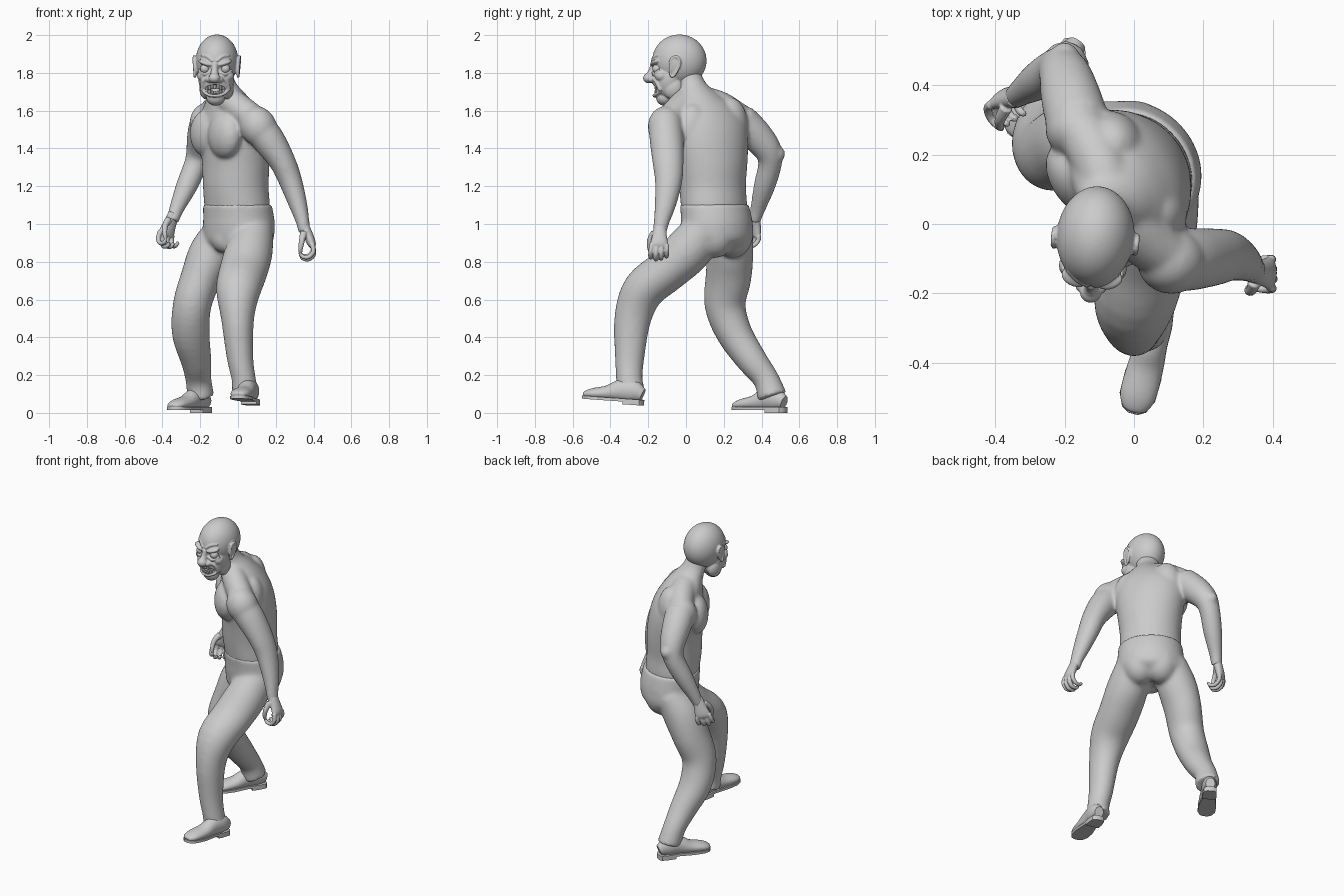
import bpy, bmesh, math
from mathutils import Vector, Matrix

def spline(keys, sub, closed):
    k = [Vector((*q, *((q[3], 0) if len(q) == 4 else (0,) if len(q) == 5 else ()))) for q in keys]
    n, out = len(k), []
    get = (lambda i: k[i % n]) if closed else (lambda i: k[max(0, min(n - 1, i))])
    for i in range(n if closed else n - 1):
        a, b, c, d = (get(i + j) for j in (-1, 0, 1, 2))
        for s in range(sub):
            t = s / sub
            out.append(0.5 * (2 * b + (c - a) * t + (2 * a - 5 * b + 4 * c - d) * t * t
                              + (3 * b - a - 3 * c + d) * t ** 3))
    return out if closed else out + [k[-1]]

def loft(bm, keys, flat=False, closed=False, n=24, sub=4):
    """Elliptical tube through (x, y, z, radius a, radius b, yaw of a)."""
    s = spline(keys, sub, closed)
    rings, m = [], len(s)
    for i, q in enumerate(s):
        i0, i1 = ((i - 1) % m, (i + 1) % m) if closed else (max(i - 1, 0), min(i + 1, m - 1))
        t = Vector((0, 0, 1)) if flat else (s[i1].xyz - s[i0].xyz).normalized()
        yaw = math.radians(q[5])
        u = Vector((math.cos(yaw), math.sin(yaw), 0))
        u = (u - t * u.dot(t)).normalized()
        v = t.cross(u)
        rings.append([bm.verts.new(q.xyz + u * q[3] * math.cos(w) + v * q[4] * math.sin(w))
                      for w in (2 * math.pi * j / n for j in range(n))])
    for i in range(m if closed else m - 1):
        r, p = rings[i], rings[(i + 1) % m]
        for j in range(n):
            bm.faces.new((r[j], r[(j + 1) % n], p[(j + 1) % n], p[j]))
    if not closed:
        bm.faces.new(rings[0][::-1])
        bm.faces.new(rings[-1])

def ball(bm, loc, r, yaw=0, tilt=0):
    r = r if isinstance(r, tuple) else (r, r, r)
    mat = (Matrix.Translation(loc) @ Matrix.Rotation(math.radians(yaw), 4, 'Z')
           @ Matrix.Rotation(math.radians(tilt), 4, 'Y') @ Matrix.Diagonal((*r, 1)))
    bmesh.ops.create_uvsphere(bm, u_segments=48, v_segments=32, radius=1, matrix=mat)

def finish(bm, name, voxel=0, smooth=3, mat=None):
    bmesh.ops.recalc_face_normals(bm, faces=bm.faces)
    me = bpy.data.meshes.new(name)
    bm.to_mesh(me)
    bm.free()
    for p in me.polygons:
        p.use_smooth = True
    me.set_sharp_from_angle(angle=math.radians(45))
    ob = bpy.data.objects.new(name, me)
    bpy.context.collection.objects.link(ob)
    if mat:
        ob.matrix_world = mat
    if voxel:
        m = ob.modifiers.new("fuse", 'REMESH')
        m.mode, m.voxel_size, m.use_smooth_shade = 'VOXEL', voxel, True
        m = ob.modifiers.new("soften", 'SMOOTH')
        m.factor, m.iterations = 0.5, smooth
    return ob

def hand(name, wrist, d, c, sign, yaw):
    """Half closed hand: d runs along the palm, c is the curl direction."""
    bm = bmesh.new()
    o, d, c = Vector(wrist), Vector(d).normalized(), Vector(c).normalized()
    s = c.cross(d) * sign
    P = lambda a, b, k, r, r2=0: (*(o + d * a + c * b + s * k), r, r2 or r, yaw)
    loft(bm, [P(-.03, 0, 0, .031, .028), P(.03, -.008, 0, .038, .026),
              P(.08, -.012, 0, .047, .023), P(.1, -.008, 0, .044, .014)])
    for i in range(4):
        k = .039 - .026 * i
        e = (0, .01, .004, -.01)[i]
        loft(bm, [P(.085, -.014, k, .014), P(.125 + e, -.008, k * 1.1, .0125), P(.148 + e, .022, k * 1.1, .012),
                  P(.143 + e, .052, k, .011), P(.122 + e, .064, k, .009)], n=12)
    loft(bm, [P(.015, .01, .028, .02), P(.055, .032, .05, .016), P(.095, .052, .05, .013),
              P(.118, .06, .04, .01)], n=12)
    finish(bm, name, .004, 3)

hand("left_hand", (.354, -.138, .97), (.3, -.05, -.95), (-1, 0, -.2), 1, 90)
hand("right_hand", (-.347, .362, 1.03), (-.3, -.1, -.95), (.5, -.8, -.1), -1, 32)

# Upper body: torso, neck, muscles and arms fused together
bm = bmesh.new()
loft(bm, [(0, .15, 1.0, .18, .15, -45), (-.005, .148, 1.1, .186, .162, -47), (-.012, .14, 1.2, .185, .165, -50),
          (-.012, .137, 1.32, .197, .168, -55), (-.02, .128, 1.45, .215, .165, -57),
          (-.03, .118, 1.55, .212, .148, -57), (-.045, .1, 1.63, .165, .12, -57),
          (-.06, .068, 1.69, .105, .095, -50), (-.085, .03, 1.75, .072, .074, -30),
          (-.1, 0, 1.82, .068, .07, -10)], flat=True, n=48)
for p in ((-.07, -.02, 1.47), (-.165, .13, 1.48)):               # chest
    ball(bm, p, (.118, .075, .125), -57)
for p in ((.068, .04, 1.5), (-.055, .235, 1.53)):                # shoulder blades
    ball(bm, p, (.095, .08, .14), -57)
ball(bm, (.108, -.108, 1.515), (.096, .094, .112), tilt=-25)     # left deltoid
ball(bm, (-.162, .275, 1.535), (.094, .088, .108))               # right deltoid
loft(bm, [(-.08, .03, 1.69, .062), (-.01, -.02, 1.625, .076), (.09, -.09, 1.55, .075)])
loft(bm, [(-.07, .07, 1.665, .07), (-.1, .18, 1.625, .078), (-.15, .27, 1.57, .075)])
loft(bm, [(.1, -.108, 1.52, .09), (.165, -.102, 1.44, .086, .09), (.235, -.095, 1.33, .07, .083),
          (.277, -.092, 1.23, .062, .073), (.316, -.108, 1.11, .05, .058), (.343, -.13, 1.01, .036, .042),
          (.352, -.138, .955, .032, .036)])
loft(bm, [(-.16, .285, 1.55, .092), (-.182, .365, 1.475, .087), (-.2, .43, 1.395, .075),
          (-.222, .445, 1.32, .063), (-.272, .415, 1.2, .057), (-.325, .38, 1.08, .04), (-.347, .362, 1.015, .033)])
ball(bm, (-.2, .475, 1.37), (.045, .05, .048))                   # right elbow
finish(bm, "upper_body", .009, 14)

# Trousers: pelvis, seat and both legs fused together
bm = bmesh.new()
loft(bm, [(-.004, .15, 1.105, .194, .17, -45), (.003, .16, 1.04, .199, .175, -45), (.005, .165, .98, .203, .177, -45),
          (0, .17, .91, .195, .165, -45), (-.02, .17, .86, .14, .11, -45)], flat=True, n=48)
for p in ((.085, .155, .95), (-.005, .25, .95)):                 # seat
    ball(bm, p, (.105, .108, .13), -45)
ball(bm, (-.07, .085, .925), (.075, .065, .08), -45)             # crotch
loft(bm, [(.09, .11, .98, .1, .11), (.06, .01, .86, .125, .125), (.03, -.1, .755, .128, .115),
          (.002, -.225, .65, .119, .112), (-.002, -.282, .5, .088, .098), (.01, -.298, .3, .071, .079),
          (.03, -.3, .18, .064, .07), (.037, -.292, .115, .071, .076)])
loft(bm, [(-.07, .24, .97, .1, .115), (-.14, .235, .85, .118, .122), (-.195, .225, .72, .108, .122),
          (-.243, .207, .57, .102, .109), (-.25, .257, .42, .1, .095), (-.222, .348, .28, .082, .081),
          (-.21, .423, .18, .069, .069), (-.197, .457, .085, .072, .079)])
finish(bm, "trousers", .01, 14)

# Shoes: lofted upper on a sole with a heel block
def slab(bm, pts, z0, z1):
    out = [(x, y) for x, y in pts] + [(-x, y) for x, y in reversed(pts)]
    f = bm.faces.new([bm.verts.new((x, y, z0)) for x, y in out])
    r = bmesh.ops.extrude_face_region(bm, geom=[f])
    bmesh.ops.translate(bm, vec=(0, 0, z1 - z0), verts=[g for g in r["geom"] if isinstance(g, bmesh.types.BMVert)])

for name, loc, yaw, pitch in (("front_shoe", (.078, -.245, .04), -15, -4), ("back_shoe", (-.172, .51, 0), -35, 0)):
    bm = bmesh.new()
    loft(bm, [(0, .012, .055, .028, .034), (0, -.04, .072, .044, .058), (0, -.11, .072, .046, .057),
              (0, -.18, .054, .052, .039), (0, -.26, .044, .052, .029), (0, -.3, .037, .036, .018),
              (0, -.31, .034, .016, .008)])
    slab(bm, [(.02, .018), (.038, .005), (.044, -.05), (.04, -.11), (.054, -.2), (.053, -.265),
              (.036, -.302), (.014, -.315)], .014, .03)
    slab(bm, [(.02, .018), (.038, .005), (.044, -.05), (.042, -.085)], 0, .016)
    finish(bm, name, mat=Matrix.Translation(loc) @ Matrix.Rotation(math.radians(yaw), 4, 'Z')
           @ Matrix.Rotation(math.radians(pitch), 4, 'X'))

# Head, built around its own origin and facing -y
HEAD = Matrix.Translation((-.112, -.045, 1.82)) @ Matrix.Rotation(math.radians(-5), 4, 'Z')
bm = bmesh.new()
ball(bm, (0, .01, .045), (.112, .144, .138))                     # skull
ball(bm, (0, -.045, -.05), (.094, .088, .115))                   # face
ball(bm, (0, -.068, -.15), (.05, .046, .044))                    # chin
loft(bm, [(0, -.128, .03, .016), (0, -.135, -.01, .018), (0, -.148, -.035, .022)])
ball(bm, (0, -.152, -.048), (.031, .031, .027))                  # nose
for s in (-1, 1):
    ball(bm, (s * .055, -.02, -.1), (.036, .055, .06))           # jaw corner
    ball(bm, (s * .068, -.08, -.035), (.03, .035, .03))          # cheekbone
    ball(bm, (s * .05, -.114, .032), (.042, .026, .014), s * 18, -s * 18)
    ball(bm, (s * .028, -.135, -.055), (.018, .019, .017))       # nostril
    loft(bm, [(s * .03, -.13, -.045, .01, .01, 90), (s * .062, -.108, -.065, .012, .012, 90),
              (s * .074, -.085, -.115, .009, .009, 90)], n=12)
    loft(bm, [(s * .088, -.092, -.005, .007, .007, 90), (s * .055, -.12, -.027, .009, .009, 90),
              (s * .025, -.128, -.015, .006, .006, 90)], n=12)   # lower lid bag
    loft(bm, [(s * .01, -.136, .04, .006, .006, 90), (s * .04, -.124, .066, .006, .006, 90),
              (s * .075, -.095, .072, .005, .005, 90)], n=12)    # forehead crease
    ball(bm, (s * .113, -.01, .015), (.01, .024, .047), -s * 8, s * 8)
    loft(bm, [(s * (.117 + .06 * z), y, z, .0075) for y, z in ((-.028, .035), (-.018, .06), (.005, .066),
              (.021, .045), (.017, .012), (-.002, -.025), (-.018, -.04), (-.028, -.02))], closed=True, n=12)
lip = [(.064 * math.cos(a), .033 * math.sin(a)) for a in (math.pi * i / 6 for i in range(12))]
loft(bm, [(x, -.124 + 9 * x * x, z - .108, .009, .009, 90) for x, z in lip], closed=True, n=12)
head = finish(bm, "head", .0045, 4, HEAD)

# Mouth opening cut into the head
bm = bmesh.new()
ball(bm, (0, -.12, -.108), (.056, .045, .026))
cutter = finish(bm, "mouth_cutter", mat=HEAD)
cutter.hide_render = True
cutter.hide_viewport = True
b = head.modifiers.new("mouth", 'BOOLEAN')
b.operation, b.object, b.solver = 'DIFFERENCE', cutter, 'EXACT'

# Eyes and two rows of teeth
bm = bmesh.new()
for s in (-1, 1):
    ball(bm, (s * .054, -.104, .002), .025)
finish(bm, "eyes", mat=HEAD)
bm = bmesh.new()
for i in range(7):
    x = (i - 3) * .0145
    for z, h in ((-.094, .022), (-.124, .018)):
        lift = 3 * x * x * (-1 if z > -.1 else 1)
        h += .006 if i in (1, 5) else 0
        m = (Matrix.Translation((x, -.117 + 9 * x * x, z + lift)) @ Matrix.Rotation(x * 12, 4, 'Z')
             @ Matrix.Diagonal((.0125, .012, h, 1)))
        bmesh.ops.create_cube(bm, size=1, matrix=m)
bmesh.ops.bevel(bm, geom=bm.edges[:], offset=.002, segments=1, affect='EDGES')
finish(bm, "teeth", mat=HEAD)
